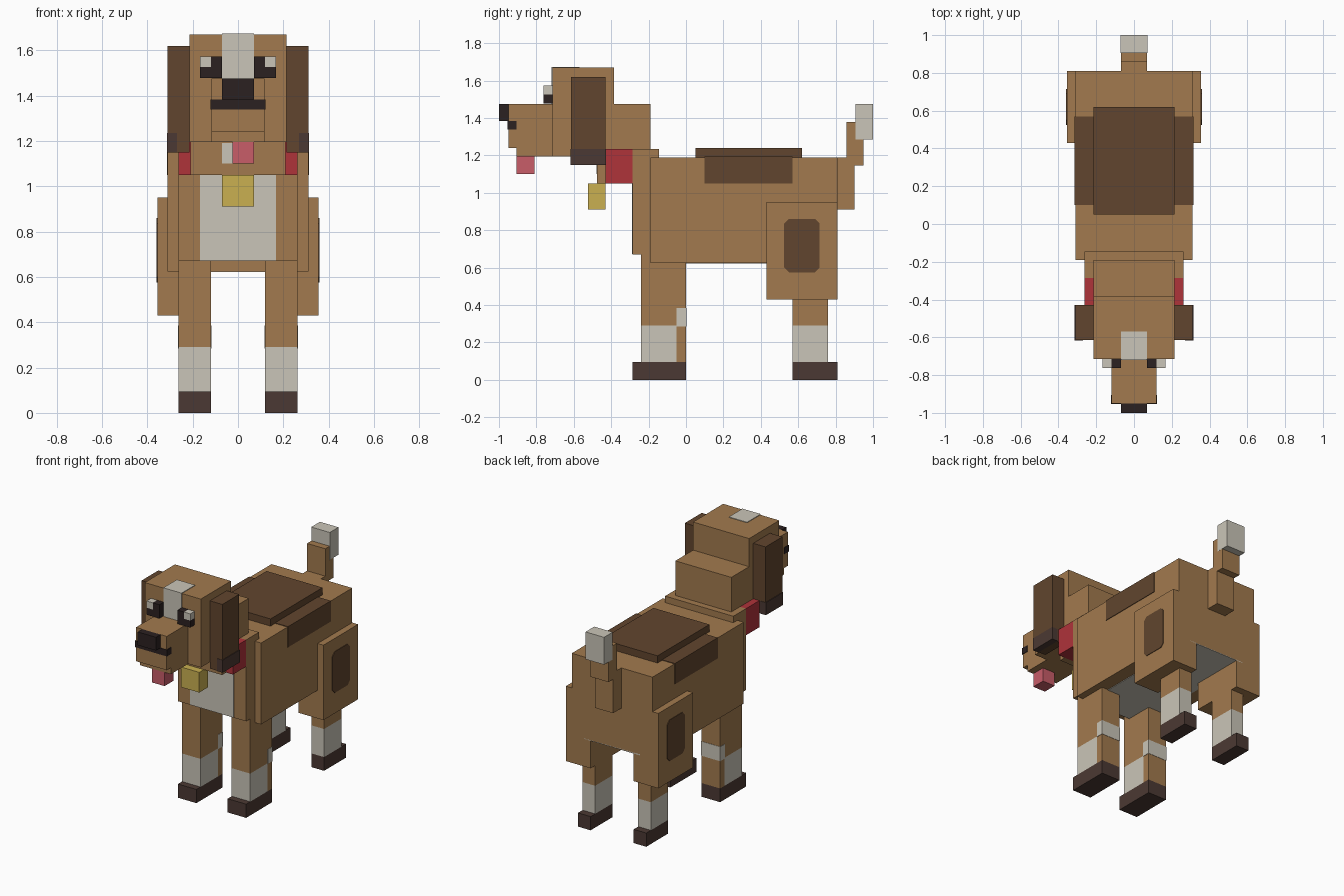
import bpy
import bmesh
import math
from mathutils import Vector

if "Cube" in bpy.data.objects:
    bpy.data.objects.remove(bpy.data.objects["Cube"])


def material(name, rgb):
    """Flat material from an sRGB colour (0-255)."""
    m = bpy.data.materials.new(name)
    lin = []
    for c in rgb:
        c /= 255
        lin.append(c / 12.92 if c < 0.04045 else ((c + 0.055) / 1.055) ** 2.4)
    m.diffuse_color = (*lin, 1)
    m.use_nodes = True
    m.node_tree.nodes["Principled BSDF"].inputs["Base Color"].default_value = m.diffuse_color
    return m


TAN = material("tan_fur", (162, 122, 78))
DARK = material("dark_brown_fur", (97, 69, 46))
WHITE = material("cream_fur", (202, 197, 184))
PAW = material("paw_brown", (75, 57, 51))
BLACK = material("nose_black", (43, 33, 33))
RED = material("collar_red", (175, 51, 58))
PINK = material("tongue_pink", (200, 93, 105))
GOLD = material("tag_gold", (202, 176, 81))
T = 0.004  # thickness of painted plates


def box(name, x, y, z, mat, mirror=False):
    """Box from (min, max) ranges, optionally mirrored across x = 0."""
    bm = bmesh.new()
    bmesh.ops.create_cube(bm, size=1)
    for v in bm.verts:
        v.co = Vector([(lo + hi) / 2 + c * (hi - lo)
                       for c, (lo, hi) in zip(v.co, (x, y, z))])
    me = bpy.data.meshes.new(name)
    bm.to_mesh(me)
    bm.free()
    me.materials.append(mat)
    ob = bpy.data.objects.new(name, me)
    bpy.context.collection.objects.link(ob)
    if mirror:
        ob.modifiers.new("mirror", 'MIRROR').use_axis[0] = True
    return ob


def wide(w):
    return (-w, w)


# Torso and chest
box("body", wide(0.31), (-0.19, 0.81), (0.625, 1.19), TAN)
box("chest", wide(0.262), (-0.285, -0.145), (0.67, 1.235), TAN)
box("chest_patch", wide(0.168), (-0.285 - T, -0.28), (0.672, 1.05), WHITE)
box("belly_patch", wide(0.215), (-0.19, 0.81), (0.625 - T, 0.63), WHITE)
box("saddle", wide(0.215), (0.05, 0.62), (1.18, 1.24), DARK)
box("back_patch", wide(0.31 + T), (0.10, 0.57), (1.05, 1.19 + T), DARK)

# Haunches with chamfered side spots
box("haunch", (0.165, 0.355), (0.43, 0.81), (0.43, 0.95), TAN, True)
spot = box("haunch_spot", (0.35, 0.355 + T), (0.525, 0.715), (0.575, 0.86), DARK)
bm = bmesh.new()
bm.from_mesh(spot.data)
edges = [e for e in bm.edges
         if abs(e.verts[0].co.x - e.verts[1].co.x) > 0.001]
bmesh.ops.bevel(bm, geom=edges, offset=0.025, segments=1, affect='EDGES')
bm.to_mesh(spot.data)
bm.free()
spot.modifiers.new("mirror", 'MIRROR').use_axis[0] = True

# Legs: (label, x range, y range, paw front, paw back, top)
for label, x, y, paw_y, top in (
        ("front", (0.12, 0.262), (-0.24, 0.0), (-0.285, 0.0), 0.68),
        ("hind", (0.165, 0.262), (0.57, 0.76), (0.57, 0.81), 0.44)):
    box(label + "_leg", x, y, (0.29, top), TAN, True)
    box(label + "_paw", x, paw_y, (0, 0.095), PAW, True)
    sock_y = (y[0], -0.05) if label == "front" else y
    box(label + "_sock", x, sock_y, (0.095, 0.29), WHITE, True)
box("front_leg_heel", (0.12, 0.262), (-0.05, 0), (0.095, 0.29), TAN, True)
box("front_leg_band", (0.12 - T / 2, 0.262 + T / 2), (-0.05, T / 2),
    (0.285, 0.385), WHITE, True)

# Neck, collar and tag
box("throat", wide(0.21), (-0.475, -0.43), (1.05, 1.195), TAN)
box("throat_spot", wide(0.07), (-0.475 - T, -0.47), (1.10, 1.19), WHITE)
box("collar", wide(0.262), (-0.43, -0.285), (1.05, 1.235), RED)
box("tag", wide(0.07), (-0.525, -0.43), (0.91, 1.05), GOLD)

# Head and muzzle
box("head", wide(0.215), (-0.715, -0.385), (1.195, 1.67), TAN)
box("head_back", wide(0.215), (-0.385, -0.19), (1.195, 1.475), TAN)
box("blaze", wide(0.07), (-0.715 - T, -0.57), (1.475, 1.67 + T), WHITE)
box("muzzle", wide(0.118), (-0.95, -0.715), (1.24, 1.475), TAN)
box("jaw", wide(0.118), (-0.905, -0.715), (1.195, 1.24), TAN)
box("mouth", wide(0.118 + T), (-0.95 - T, -0.905), (1.338, 1.383), BLACK)
box("nose", wide(0.07), (-1.0, -0.95), (1.383, 1.475), BLACK)
box("tongue", (-0.025, 0.07), (-0.905, -0.81), (1.10, 1.195), PINK)

# Eyes: black with a pale outer upper corner
box("eye_inner", (0.07, 0.12), (-0.763, -0.715), (1.478, 1.573), BLACK, True)
box("eye_lower", (0.12, 0.168), (-0.763, -0.715), (1.478, 1.526), BLACK, True)
box("eye_white", (0.12, 0.168), (-0.763, -0.715), (1.526, 1.573), WHITE, True)

# Ears with darker tips on the outside
box("ear", (0.215, 0.31), (-0.615, -0.43), (1.15, 1.62), DARK, True)
box("ear_tip", (0.27, 0.31 + T), (-0.615 - T / 2, -0.43 + T / 2),
    (1.15 - T / 2, 1.235), PAW, True)

# Tail in three stepped blocks
box("tail_base", wide(0.07), (0.81, 0.90), (0.91, 1.19), TAN)
box("tail_middle", wide(0.07), (0.857, 0.95), (1.145, 1.38), TAN)
box("tail_tip", wide(0.071), (0.905, 1.0), (1.285, 1.475), WHITE)
